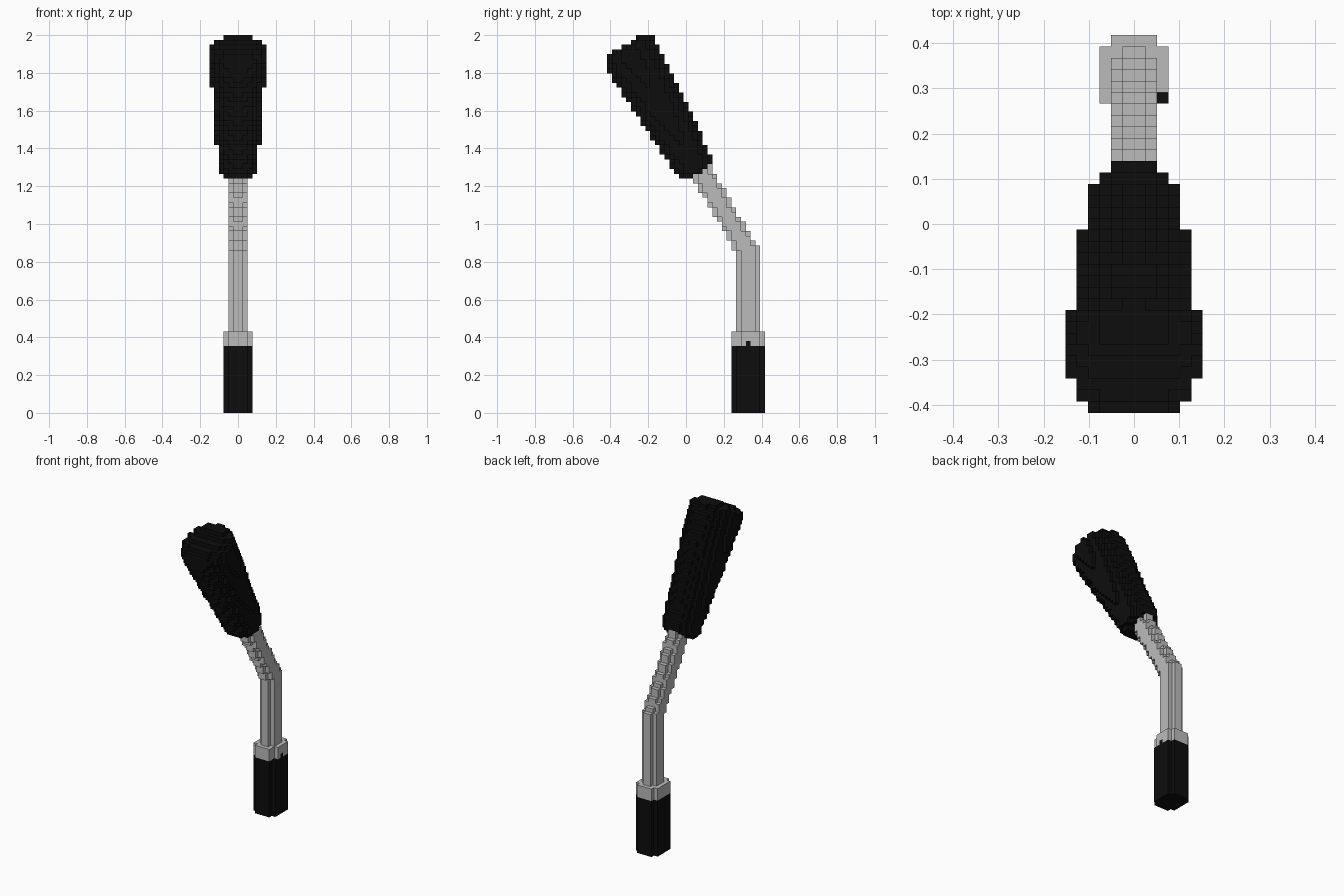
import bpy
import bmesh
from math import sqrt, hypot
from mathutils import Vector

cube = bpy.data.objects.get("Cube")
if cube:
    bpy.data.objects.remove(cube, do_unlink=True)

NX, NY, NZ = 12, 33, 79          # block lattice
B = 2 / NZ                       # block size
COS, SIN = sqrt(3) / 2, 0.5      # upper half tilts 30 degrees to the front


def material(name, value):
    mat = bpy.data.materials.new(name)
    mat.use_nodes = True
    color = (value, value, value, 1)
    mat.diffuse_color = color
    mat.node_tree.nodes["Principled BSDF"].inputs["Base Color"].default_value = color
    return mat


black = material("black_rubber", 0.004)
grey = material("grey_metal", 0.5)


def center(c):
    return ((c[0] + 0.5 - NX / 2) * B, (c[1] + 0.5 - NY / 2) * B, (c[2] + 0.5) * B)


def fill(test):
    """All lattice cells whose centre passes the test."""
    cells = ((i, j, k) for i in range(NX) for j in range(NY) for k in range(NZ))
    return {c for c in cells if test(*center(c))}


def tilted(y, z, y0, z0):
    """Distance along and across the tilted axis."""
    y, z = y - y0, z - z0
    return -SIN * y + COS * z, COS * y + SIN * z


# Grip radius along its axis
GRIP = [(-0.008, 0.085), (0.02, 0.103), (0.65, 0.148), (0.735, 0.15),
        (0.75, 0.14), (0.775, 0.1)]


def in_grip(x, y, z):
    t, s = tilted(y, z, 0.05, 1.27)
    for (t0, r0), (t1, r1) in zip(GRIP, GRIP[1:]):
        if t0 <= t <= t1:
            return hypot(x, s - 0.015) <= r0 + (r1 - r0) * (t - t0) / (t1 - t0)
    return False


def in_rod(x, y, z):
    if z < 0.43 or z > 1.33:
        return False
    s = y - 0.329 if z < 0.86 else tilted(y, z, 0.3, 0.9)[1]
    return (x / 0.05) ** 2 + (s / 0.058) ** 2 <= 1


def in_foot(x, y):
    # Rectangle with its four corner blocks missing
    dx, dy = abs(x), abs(y - 0.329)
    return dx < 3 * B and dy < 3.5 * B and not (dx > 2 * B and dy > 2.5 * B)


def build(name, cells, mat):
    """Outer skin of a set of blocks."""
    bm = bmesh.new()
    verts = {}

    def vert(p):
        if p not in verts:
            verts[p] = bm.verts.new(((p[0] - NX / 2) * B, (p[1] - NY / 2) * B, p[2] * B))
        return verts[p]

    for cell in cells:
        for axis in range(3):
            u, v = (axis + 1) % 3, (axis + 2) % 3
            for side in (0, 1):
                near = list(cell)
                near[axis] += 2 * side - 1
                if tuple(near) in cells:
                    continue
                corners = []
                for a, b in ((0, 0), (1, 0), (1, 1), (0, 1)):
                    p = list(cell)
                    p[axis] += side
                    p[u] += a
                    p[v] += b
                    corners.append(vert(tuple(p)))
                bm.faces.new(corners if side else corners[::-1])
    mesh = bpy.data.meshes.new(name)
    bm.to_mesh(mesh)
    bm.free()
    mesh.materials.append(mat)
    obj = bpy.data.objects.new(name, mesh)
    bpy.context.collection.objects.link(obj)


# Grip and bent rod
grip = fill(in_grip)
build("grip", grip, black)
build("bent_rod", fill(in_rod) - grip, grey)

# Base sleeve, with one block rising into the collar on the left side
sleeve = fill(lambda x, y, z: in_foot(x, y) and z < 14 * B)
sleeve.add((8, 29, 14))
build("base_sleeve", sleeve, black)

# Collar, with one corner block left out
collar = fill(lambda x, y, z: in_foot(x, y) and 14 * B < z < 17 * B) - sleeve
collar -= {(8, 27, k) for k in range(14, 17)}
build("collar", collar, grey)
